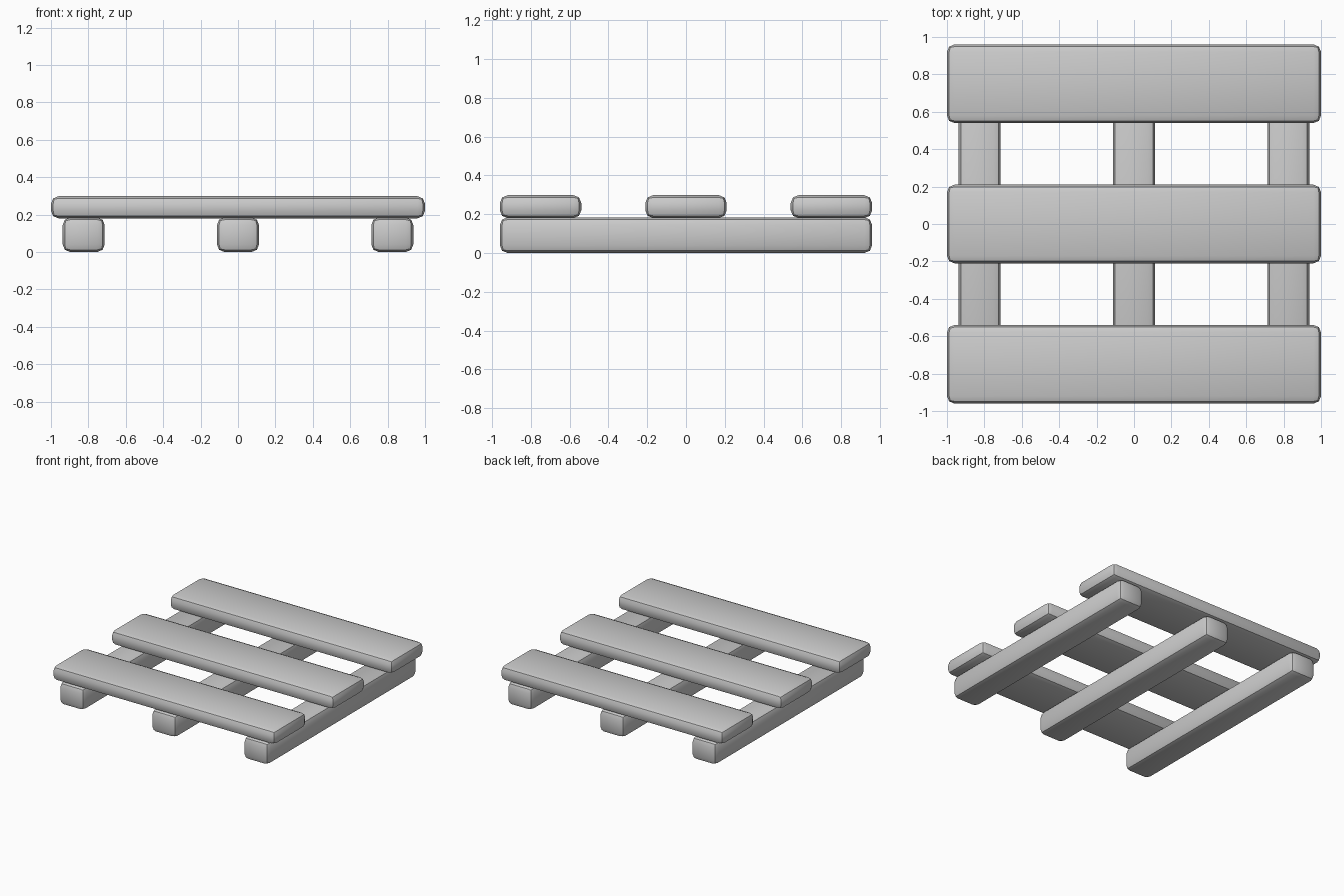
import bpy

cube = bpy.data.objects.get("Cube")
if cube:
    bpy.data.objects.remove(cube, do_unlink=True)

grey = bpy.data.materials.new("plain grey")
grey.use_nodes = True
colour = (0.6, 0.6, 0.6, 1)
grey.diffuse_color = colour
grey.node_tree.nodes["Principled BSDF"].inputs["Base Color"].default_value = colour


def board(name, centre, size):
    """Box with rounded edges."""
    bpy.ops.mesh.primitive_cube_add(size=1, location=centre)
    ob = bpy.context.object
    ob.name = name
    ob.scale = size
    bpy.ops.object.transform_apply(location=False, rotation=False, scale=True)
    ob.data.materials.append(grey)
    bevel = ob.modifiers.new("rounded edges", 'BEVEL')
    bevel.width = 0.04
    bevel.segments = 2
    bpy.ops.object.modifier_apply(modifier=bevel.name)
    bpy.ops.object.shade_smooth_by_angle()


# Three runners on the ground, front to back
for side, x in (("right", -0.825), ("middle", 0), ("left", 0.825)):
    board(side + "_runner", (x, 0, 0.092), (0.225, 1.92, 0.184))

# Three deck planks laid across them
for place, y in (("front", -0.75), ("middle", 0), ("back", 0.75)):
    board(place + "_plank", (0, y, 0.239), (2, 0.42, 0.118))
